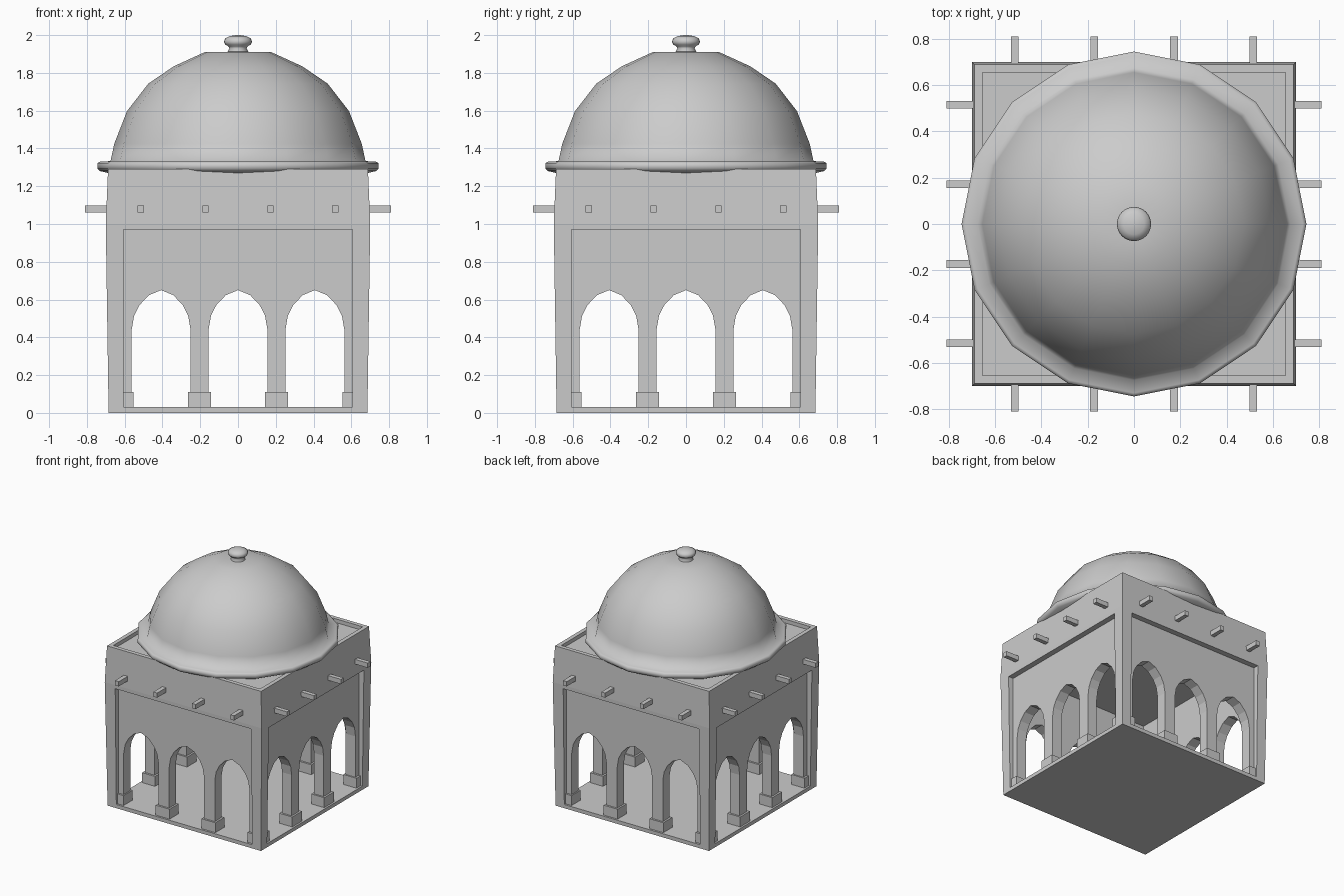
import bpy, bmesh, math
from mathutils import Matrix

if "Cube" in bpy.data.objects:
    bpy.data.objects.remove(bpy.data.objects["Cube"])


def finish(name, bm, smooth=None):
    bmesh.ops.recalc_face_normals(bm, faces=bm.faces)
    me = bpy.data.meshes.new(name)
    bm.to_mesh(me)
    bm.free()
    ob = bpy.data.objects.new(name, me)
    bpy.context.collection.objects.link(ob)
    bpy.ops.object.select_all(action='DESELECT')
    ob.select_set(True)
    bpy.context.view_layer.objects.active = ob
    if smooth:
        bpy.ops.object.shade_smooth_by_angle(angle=math.radians(smooth))
    return ob


def add_box(bm, lo, hi, rot=0):
    size = [b - a for a, b in zip(lo, hi)]
    mid = [(a + b) / 2 for a, b in zip(lo, hi)]
    bmesh.ops.create_cube(bm, size=1, matrix=Matrix.Rotation(rot, 4, 'Z')
                          @ Matrix.Translation(mid) @ Matrix.Diagonal((*size, 1)))


def loft(bm, rings):
    for a, b in zip(rings, rings[1:]):
        n = len(a)
        for i in range(n):
            bm.faces.new((a[i], a[(i + 1) % n], b[(i + 1) % n], b[i]))
    bm.faces.new(rings[0])
    bm.faces.new(rings[-1])


def lathe(name, profile, sides, smooth):
    bm = bmesh.new()
    loft(bm, [[bm.verts.new((r * math.cos(math.tau * i / sides),
                             r * math.sin(math.tau * i / sides), z))
               for i in range(sides)] for r, z in profile])
    return finish(name, bm, smooth)


def cut(target, bm):
    cutter = finish("cutter", bm)
    cutter.hide_render = True
    bpy.context.view_layer.objects.active = target
    mod = target.modifiers.new("cut", 'BOOLEAN')
    mod.object, mod.operation, mod.solver = cutter, 'DIFFERENCE', 'EXACT'
    bpy.ops.object.modifier_apply(modifier=mod.name)
    bpy.data.objects.remove(cutter)


QUARTERS = [k * math.pi / 2 for k in range(4)]
FLOOR = 0.03

# Walls: square block, slightly bulging below the parapet
bm = bmesh.new()
loft(bm, [[bm.verts.new((sx * h, sy * h, z))
           for sx, sy in ((-1, -1), (1, -1), (1, 1), (-1, 1))]
          for h, z in ((0.685, 0), (0.70, 1.0), (0.688, 1.29))])
walls = finish("walls", bm)

# Hollow room and sunken roof
bm = bmesh.new()
add_box(bm, (-0.57, -0.57, FLOOR), (0.57, 0.57, 1.0))
add_box(bm, (-0.655, -0.655, 1.26), (0.655, 0.655, 1.5))
cut(walls, bm)

# Recessed panel on each side
bm = bmesh.new()
for q in QUARTERS:
    add_box(bm, (-0.607, -0.9, FLOOR), (0.607, -0.655, 0.97), q)
cut(walls, bm)

# Three pointed arches through each pair of walls
half = [(0.156, FLOOR), (0.156, 0.44), (0.143, 0.515), (0.115, 0.57), (0.065, 0.623)]
outline = half + [(0, 0.65)] + [(-x, z) for x, z in reversed(half)]
for q in QUARTERS[:2]:
    bm = bmesh.new()
    for cx in (-0.407, 0, 0.407):
        loft(bm, [[bm.verts.new((cx + x, y, z)) for x, z in outline] for y in (-0.8, 0.8)])
    bmesh.ops.rotate(bm, verts=bm.verts, matrix=Matrix.Rotation(q, 3, 'Z'))
    cut(walls, bm)

# Plinths under the columns
bm = bmesh.new()
for q in QUARTERS:
    for cx in (-0.204, 0.204):
        add_box(bm, (cx - 0.062, -0.67, 0.02), (cx + 0.062, -0.555, 0.11), q)
    add_box(bm, (-0.67, -0.67, 0.02), (-0.553, -0.553, 0.11), q)
finish("column_plinths", bm)

# Projecting roof beams
bm = bmesh.new()
for q in QUARTERS:
    for cx in (-0.515, -0.172, 0.172, 0.515):
        add_box(bm, (cx - 0.017, -0.81, 1.06), (cx + 0.017, -0.68, 1.098), q)
finish("roof_beams", bm)

# Dome with its flared brim
lathe("dome", [(0.64, 1.255), (0.68, 1.268), (0.73, 1.28), (0.745, 1.295), (0.745, 1.322),
               (0.73, 1.33), (0.675, 1.333), (0.655, 1.425), (0.588, 1.597), (0.475, 1.743),
               (0.34, 1.835), (0.176, 1.91), (0.05, 1.912)], 16, 80)

# Finial knob
lathe("finial", [(0.055, 1.895), (0.053, 1.915), (0.046, 1.93), (0.05, 1.94), (0.068, 1.95),
                 (0.074, 1.965), (0.068, 1.982), (0.045, 1.994), (0.012, 2.0)], 24, 60)
